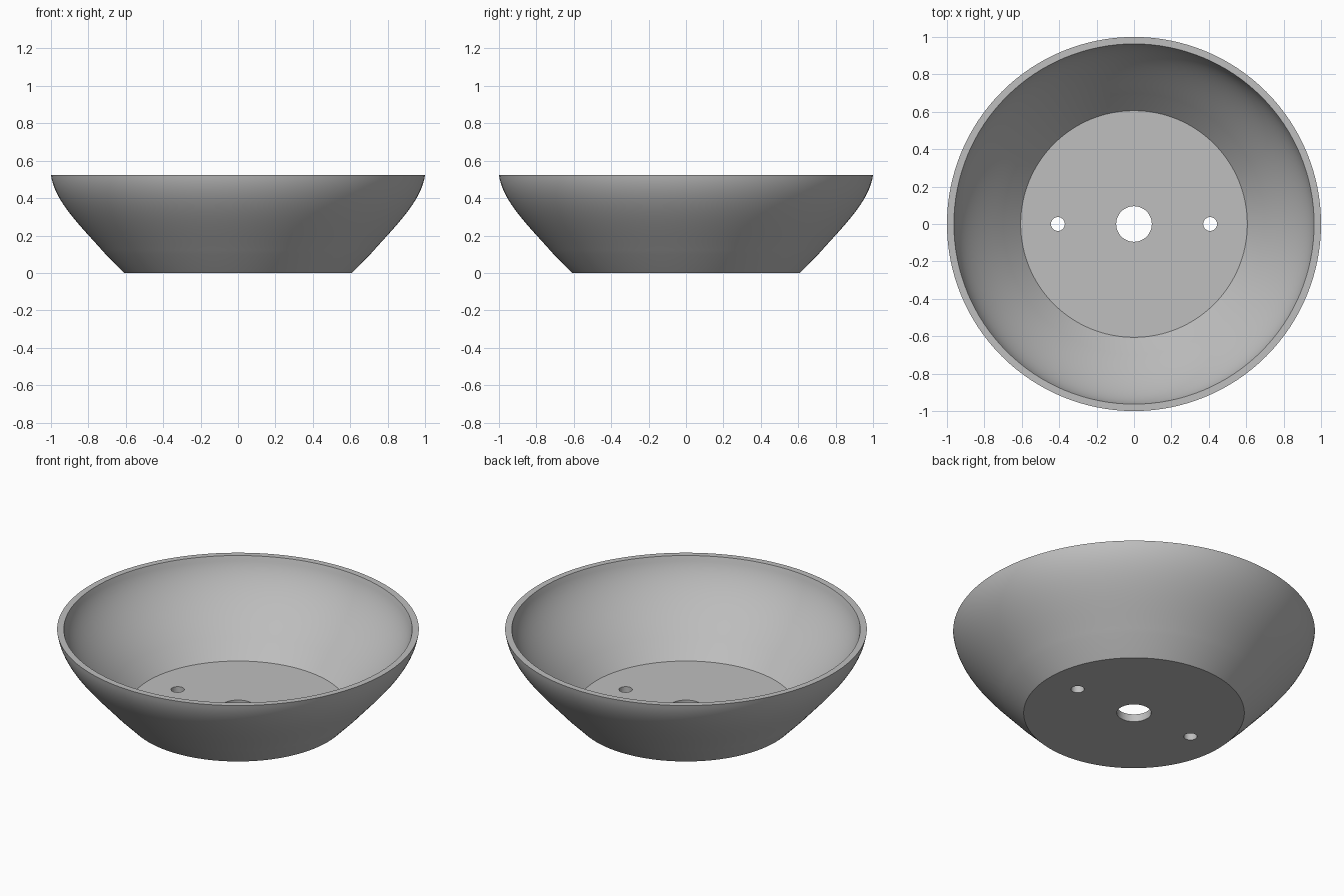
import bpy, bmesh, math
from mathutils import Vector
from mathutils.geometry import interpolate_bezier

if "Cube" in bpy.data.objects:
    bpy.data.objects.remove(bpy.data.objects["Cube"], do_unlink=True)

SEGMENTS = 128
HEIGHT, FLOOR, WALL = 0.523, 0.046, 0.038
CENTRE_HOLE, SIDE_HOLE, SIDE_X = 0.095, 0.037, 0.407

grey = bpy.data.materials.new("plain grey")
grey.use_nodes = True
colour = (0.52, 0.52, 0.52, 1)
grey.diffuse_color = colour
grey.node_tree.nodes["Principled BSDF"].inputs["Base Color"].default_value = colour

# Outer wall: straight foot, then a curve that steepens to the rim
foot, knee, rim = Vector((0.61, 0)), Vector((0.708, 0.1)), Vector((1, HEIGHT))
curve = interpolate_bezier(knee, Vector((0.84, 0.25)), Vector((0.98, 0.38)), rim, 22)
outer = [foot] + [Vector(p[:2]) for p in curve]

# Inner wall: the outer wall moved in along its normal, trimmed at floor and rim
inner = []
for i, p in enumerate(outer):
    along = (outer[min(i + 1, len(outer) - 1)] - outer[max(i - 1, 0)]).normalized()
    inner.append(p + Vector((-along.y, along.x)) * WALL)
inner = [p for p in inner if FLOOR + 0.01 < p.y < HEIGHT - 0.005]
profile = ([Vector((CENTRE_HOLE, 0))] + outer + [Vector((0.963, HEIGHT))]
           + inner[::-1] + [Vector((0.606, FLOOR)), Vector((CENTRE_HOLE, FLOOR))])

# Bowl: closed section turned about the vertical axis
bm = bmesh.new()
verts = [bm.verts.new((p.x, 0, p.y)) for p in profile]
edges = [bm.edges.new((a, b)) for a, b in zip(verts, verts[1:] + verts[:1])]
bmesh.ops.spin(bm, geom=verts + edges, axis=(0, 0, 1), cent=(0, 0, 0),
               angle=math.tau, steps=SEGMENTS, use_merge=True)
bmesh.ops.remove_doubles(bm, verts=bm.verts, dist=0.0001)
bmesh.ops.recalc_face_normals(bm, faces=bm.faces)
mesh = bpy.data.meshes.new("bowl")
bm.to_mesh(mesh)
bm.free()
mesh.materials.append(grey)
bowl = bpy.data.objects.new("bowl", mesh)
bpy.context.collection.objects.link(bowl)

# Two small holes through the floor
for side in (-1, 1):
    bpy.ops.mesh.primitive_cylinder_add(vertices=48, radius=SIDE_HOLE, depth=0.3,
                                        location=(side * SIDE_X, 0, 0))
    cutter = bpy.context.object
    cutter.name = "hole_cutter"
    cutter.hide_render = True
    cutter.data.materials.append(grey)
    cut = bowl.modifiers.new("hole", "BOOLEAN")
    cut.operation, cut.solver, cut.object = "DIFFERENCE", "EXACT", cutter
    bpy.context.view_layer.objects.active = bowl
    bpy.ops.object.modifier_apply(modifier=cut.name)
    bpy.data.objects.remove(cutter, do_unlink=True)

# Smooth walls with crisp rim, floor and hole edges
bpy.ops.object.select_all(action="DESELECT")
bowl.select_set(True)
bpy.context.view_layer.objects.active = bowl
bpy.ops.object.shade_smooth_by_angle(angle=math.radians(30))
